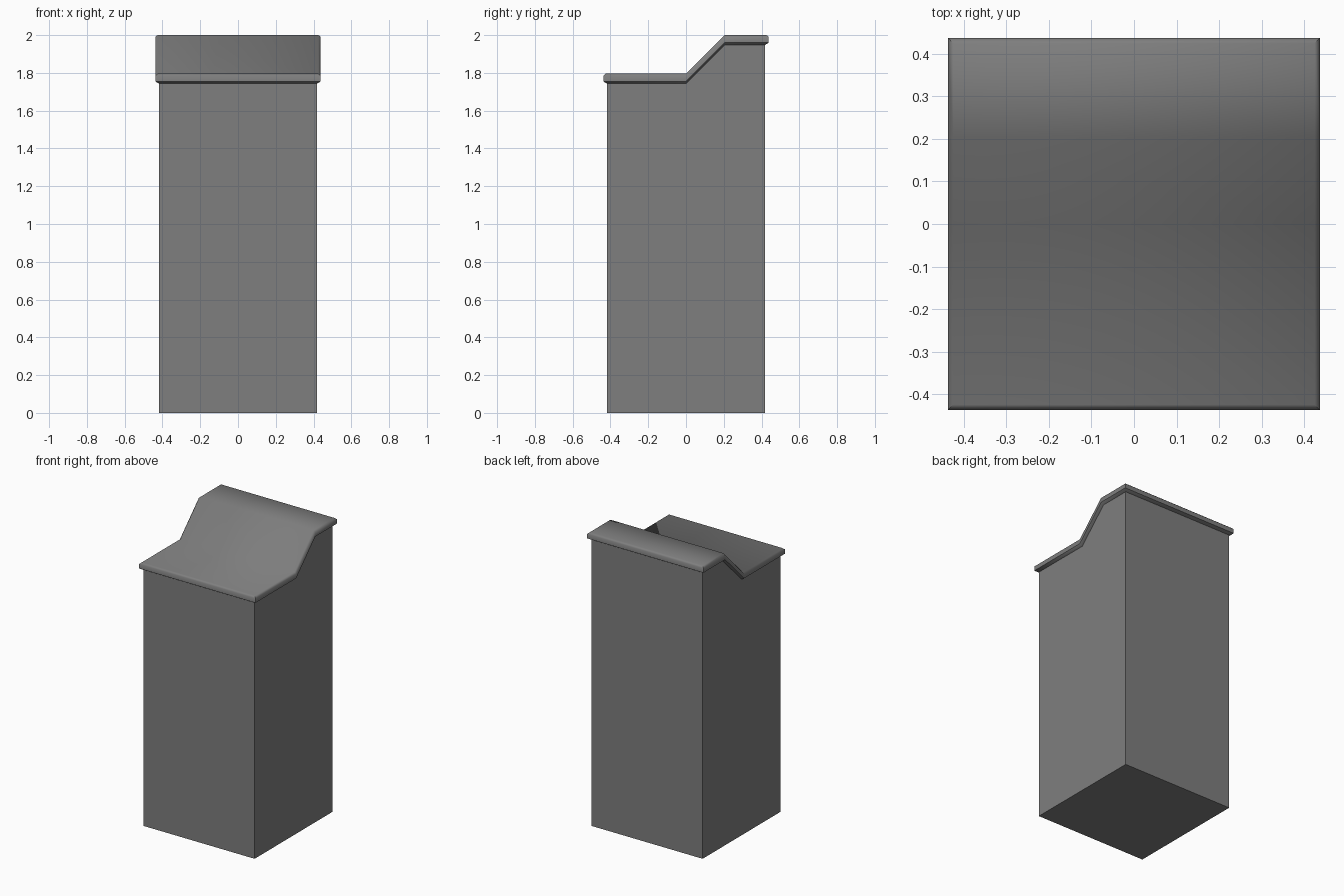
import bpy, bmesh, math

if "Cube" in bpy.data.objects:
    bpy.data.objects.remove(bpy.data.objects["Cube"])

# one flat grey for the whole model
grey = bpy.data.materials.new("mid grey")
grey.diffuse_color = (0.21, 0.21, 0.21, 1)
grey.use_nodes = True
grey.node_tree.nodes["Principled BSDF"].inputs["Base Color"].default_value = grey.diffuse_color

BODY, RIM = 0.418, 0.438      # half widths of the body and the overhanging cover


def step_ring(bm, half, lift, slope_shift=0.0):
    """Closed loop following the low front, sloped middle and high back."""
    path = [(-half, 1.743), (slope_shift, 1.743), (0.205 + slope_shift, 1.948), (half, 1.948)]
    right = [bm.verts.new((half, y, z + lift)) for y, z in path]
    left = [bm.verts.new((-half, y, z + lift)) for y, z in path]
    return right, left


def cap(bm, ring):
    right, left = ring
    for i in range(3):
        bm.faces.new((right[i], right[i + 1], left[i + 1], left[i]))


def bridge(bm, low, high):
    a, b = low[0] + low[1][::-1], high[0] + high[1][::-1]
    for i in range(8):
        j = (i + 1) % 8
        bm.faces.new((a[i], a[j], b[j], b[i]))


def finish(bm, name, angle=None):
    bmesh.ops.recalc_face_normals(bm, faces=bm.faces)
    mesh = bpy.data.meshes.new(name)
    bm.to_mesh(mesh)
    bm.free()
    mesh.materials.append(grey)
    ob = bpy.data.objects.new(name, mesh)
    bpy.context.collection.objects.link(ob)
    if angle:
        bpy.ops.object.select_all(action='DESELECT')
        ob.select_set(True)
        bpy.context.view_layer.objects.active = ob
        bpy.ops.object.shade_smooth_by_angle(angle=math.radians(angle))


# tall square body with a stepped top
bm = bmesh.new()
top = step_ring(bm, BODY, 0.005)
right, left = top
base = [[bm.verts.new((s * BODY, y, 0)) for y in (-BODY, BODY)] for s in (1, -1)]
bm.faces.new((base[0][0], base[0][1], base[1][1], base[1][0]))
for side, foot in zip(top, base):
    bm.faces.new(foot + side[::-1])
bm.faces.new((base[0][0], right[0], left[0], base[1][0]))
bm.faces.new((base[0][1], right[3], left[3], base[1][1]))
cap(bm, top)
finish(bm, "body")

# stepped cover plate with chamfered rim
bm = bmesh.new()
levels = [(BODY, 0.0), (RIM, 0.012), (RIM, 0.042), (0.425, 0.053)]
rings = [step_ring(bm, h, z) for h, z in levels]
for low, high in zip(rings, rings[1:]):
    bridge(bm, low, high)
cap(bm, rings[0])
cap(bm, rings[-1])
finish(bm, "top_cover", 50)
